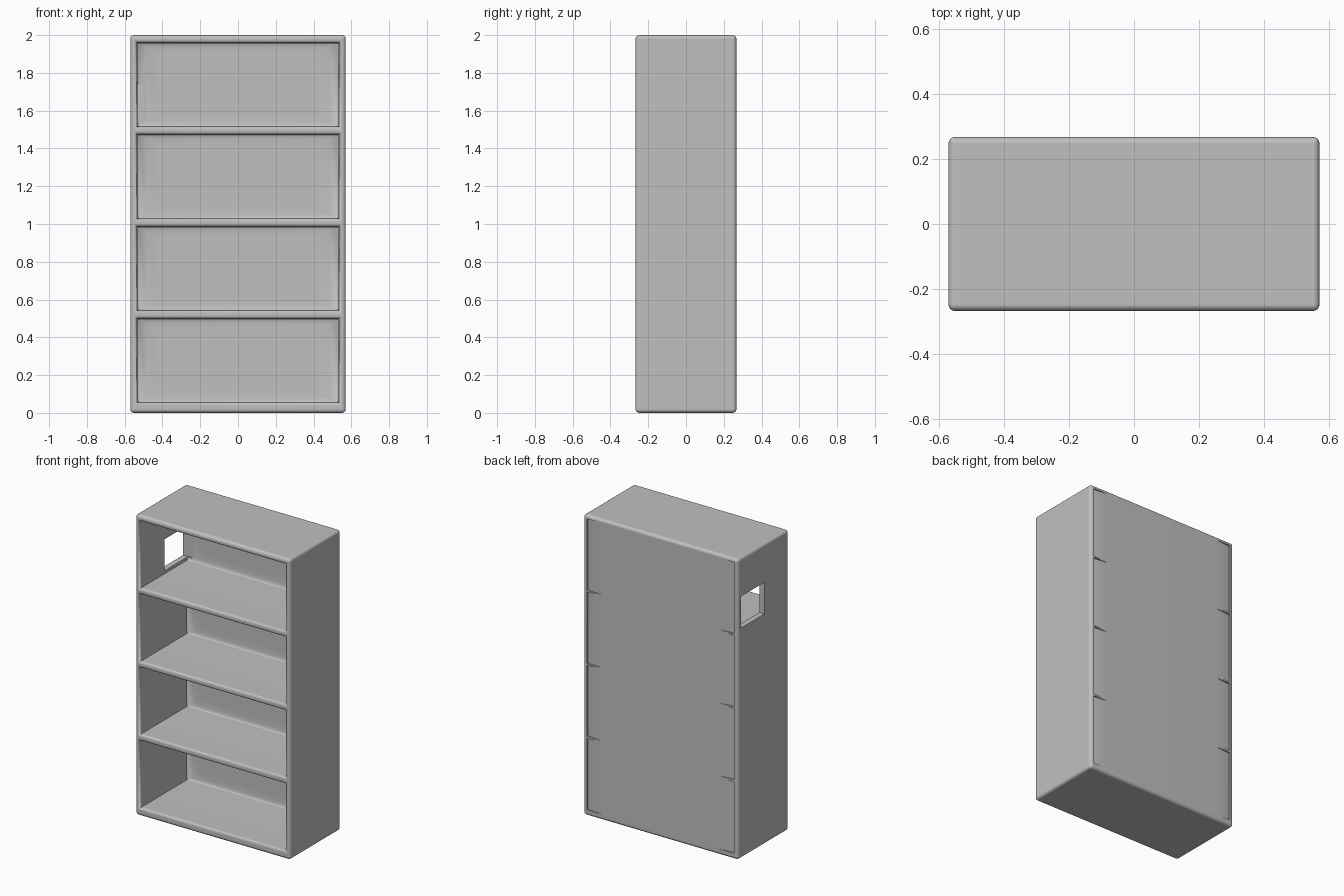
import bpy, bmesh, math

cube = bpy.data.objects.get("Cube")
if cube:
    bpy.data.objects.remove(cube, do_unlink=True)

W, D, H = 0.57, 0.267, 2.0       # half width, half depth, height
OPEN_X = 0.533                   # half width of an opening
SHELVES = [(0.055, 0.5), (0.543, 0.987), (1.028, 1.475), (1.515, 1.96)]

grey = bpy.data.materials.new("light grey")
grey.use_nodes = True
grey.diffuse_color = (0.527, 0.527, 0.527, 1)
grey.node_tree.nodes["Principled BSDF"].inputs["Base Color"].default_value = grey.diffuse_color


def make_object(name, bm):
    bmesh.ops.recalc_face_normals(bm, faces=bm.faces)
    mesh = bpy.data.meshes.new(name)
    bm.to_mesh(mesh)
    bm.free()
    mesh.materials.append(grey)
    obj = bpy.data.objects.new(name, mesh)
    bpy.context.collection.objects.link(obj)
    return obj


def loft(name, rings):
    """Closed solid through rings of equal point count."""
    bm = bmesh.new()
    loops = [[bm.verts.new(p) for p in ring] for ring in rings]
    for a, b in zip(loops, loops[1:]):
        for i in range(len(a)):
            j = (i + 1) % len(a)
            bm.faces.new((a[i], a[j], b[j], b[i]))
    bm.faces.new(loops[0])
    bm.faces.new(loops[-1])
    return make_object(name, bm)


def box(name, x0, x1, y0, y1, z0, z1):
    return loft(name, [[(x0, y, z0), (x1, y, z0), (x1, y, z1), (x0, y, z1)]
                       for y in (y0, y1)])


def compartment(z0, z1):
    """Opening with a rounded front lip and a softly dished back."""
    r = 0.016
    profile = [(-r, -r, -D - 0.05)]
    for i in range(5):
        a = math.radians(90 * i / 4)
        grow = r * (1 - math.sin(a))
        profile.append((-grow, -grow, -D + r * (1 - math.cos(a))))
    profile += [(0, 0, 0.222), (0.012, 0.008, 0.231), (0.05, 0.025, 0.236), (0.11, 0.06, 0.238)]
    rings = []
    for ix, iz, y in profile:
        x, lo, hi = OPEN_X - ix, z0 + iz, z1 - iz
        rings.append([(-x, y, lo), (x, y, lo), (x, y, hi), (-x, y, hi)])
    return loft("compartment_cutter", rings)


def back_dent(side, z0, z1):
    """Shallow wedge along the rear edge of a side wall."""
    def ring(z):
        outer, inner = side * 0.542, side * 0.43
        return [(outer, D - 0.012, z), (outer, D + 0.02, z),
                (inner, D + 0.02, z), (inner, D + 0.0005, z)]
    return loft("dent_cutter", [ring(z0), ring(z1)])


# Cabinet block with rounded edges
case = box("bookcase", -W, W, -D, D, 0, H)
bevel = case.modifiers.new("rounded_edges", "BEVEL")
bevel.width = 0.02
bevel.segments = 4

# Shelf compartments, rear dents and the cable window in one side
cutters = []
for lo, hi in SHELVES:
    cutters.append(compartment(lo, hi))
    for side in (-1, 1):
        cutters.append(back_dent(side, lo - 0.015, hi + 0.015))
cutters.append(box("window_cutter", -W - 0.1, -0.5, -0.01, 0.236, 1.535, 1.745))

for cutter in cutters:
    cutter.hide_render = True
    cut = case.modifiers.new("cut", "BOOLEAN")
    cut.operation = "DIFFERENCE"
    cut.solver = "EXACT"
    cut.object = cutter

bpy.context.view_layer.objects.active = case
for obj in bpy.context.selected_objects:
    obj.select_set(False)
case.select_set(True)
for mod in list(case.modifiers):
    bpy.ops.object.modifier_apply(modifier=mod.name)
for cutter in cutters:
    bpy.data.objects.remove(cutter, do_unlink=True)

# Smooth rounded edges with flat large faces
bpy.ops.object.shade_smooth_by_angle(angle=math.radians(50))
weighted = case.modifiers.new("weighted_normals", "WEIGHTED_NORMAL")
weighted.keep_sharp = True
